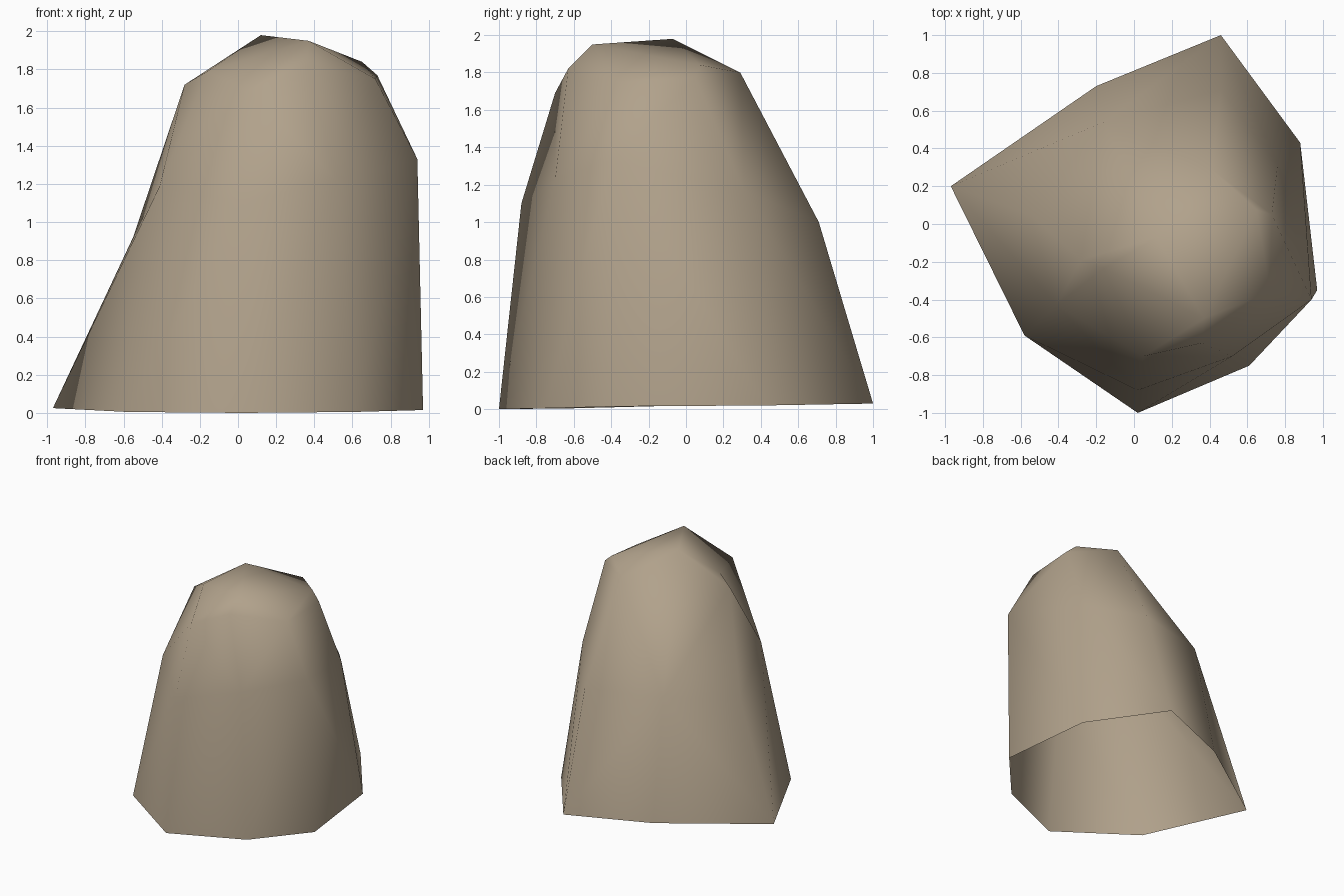
import bpy
import bmesh

if "Cube" in bpy.data.objects:
    bpy.data.objects.remove(bpy.data.objects["Cube"])

# Irregular eight-sided rings, from the open base up to the shoulder
base_ring = [(-.97, .20, .025), (-.58, -.59, .005), (.02, -1.0, 0), (.61, -.75, .005),
             (.97, -.35, .015), (.88, .43, .02), (.46, 1.0, .03), (-.20, .73, .03)]
middle_ring = [(-.55, .05, .92), (-.41, -.43, 1.19), (.02, -.88, 1.10), (.52, -.70, 1.22),
               (.94, -.40, 1.33), (.76, .31, 1.17), (.46, .71, 1.0), (-.16, .54, 1.02)]
# The last shoulder point is the rear peak
shoulder_ring = [(-.28, -.19, 1.72), (-.16, -.235, 1.79), (.05, -.70, 1.69), (.36, -.63, 1.82),
                 (.72, -.36, 1.75), (.73, .05, 1.77), (.41, .29, 1.80), (.12, -.07, 1.98)]

bm = bmesh.new()
base, middle, shoulder = [[bm.verts.new(p) for p in ring]
                          for ring in (base_ring, middle_ring, shoulder_ring)]

# Lower sides: split each panel so that it bulges outward
for i in range(8):
    j = (i + 1) % 8
    a, b, c, d = base[i], base[j], middle[j], middle[i]
    normal = (b.co - a.co).cross(d.co - a.co)
    if normal.dot(c.co - a.co) < 0:
        tris = ((a, b, d), (b, c, d))
    else:
        tris = ((a, b, c), (a, c, d))
    for tri in tris:
        bm.faces.new(tri)

# Upper sides: step along the middle ring (m) or the shoulder (s)
m = s = 0
for step in "mssmmssmsmsmmssm":
    low, high = middle[m % 8], shoulder[s % 8]
    if step == "m":
        m += 1
        bm.faces.new((low, middle[m % 8], high))
    else:
        s += 1
        bm.faces.new((low, shoulder[s % 8], high))

# Crown facets around the front peak and the right corner
front_peak = bm.verts.new((.37, -.50, 1.95))
corner = bm.verts.new((.65, .075, 1.84))
rear_peak = shoulder[7]
bm.faces.new((shoulder[0], shoulder[1], rear_peak))
bm.faces.new((shoulder[1], front_peak, rear_peak))
for i in (1, 2, 3):
    bm.faces.new((shoulder[i], shoulder[i + 1], front_peak))
bm.faces.new((shoulder[4], corner, front_peak))
for i in (4, 5, 6):
    bm.faces.new((shoulder[i], shoulder[i + 1], corner))
bm.faces.new((rear_peak, front_peak, corner))

for face in bm.faces:
    face.smooth = True

# Rock object; the underside stays open
mesh = bpy.data.meshes.new("rock")
bm.to_mesh(mesh)
bm.free()
rock = bpy.data.objects.new("rock", mesh)
bpy.context.collection.objects.link(rock)

stone = bpy.data.materials.new("tan_stone")
stone.diffuse_color = (.44, .36, .26, 1)
stone.use_nodes = True
stone.node_tree.nodes["Principled BSDF"].inputs["Base Color"].default_value = stone.diffuse_color
mesh.materials.append(stone)
